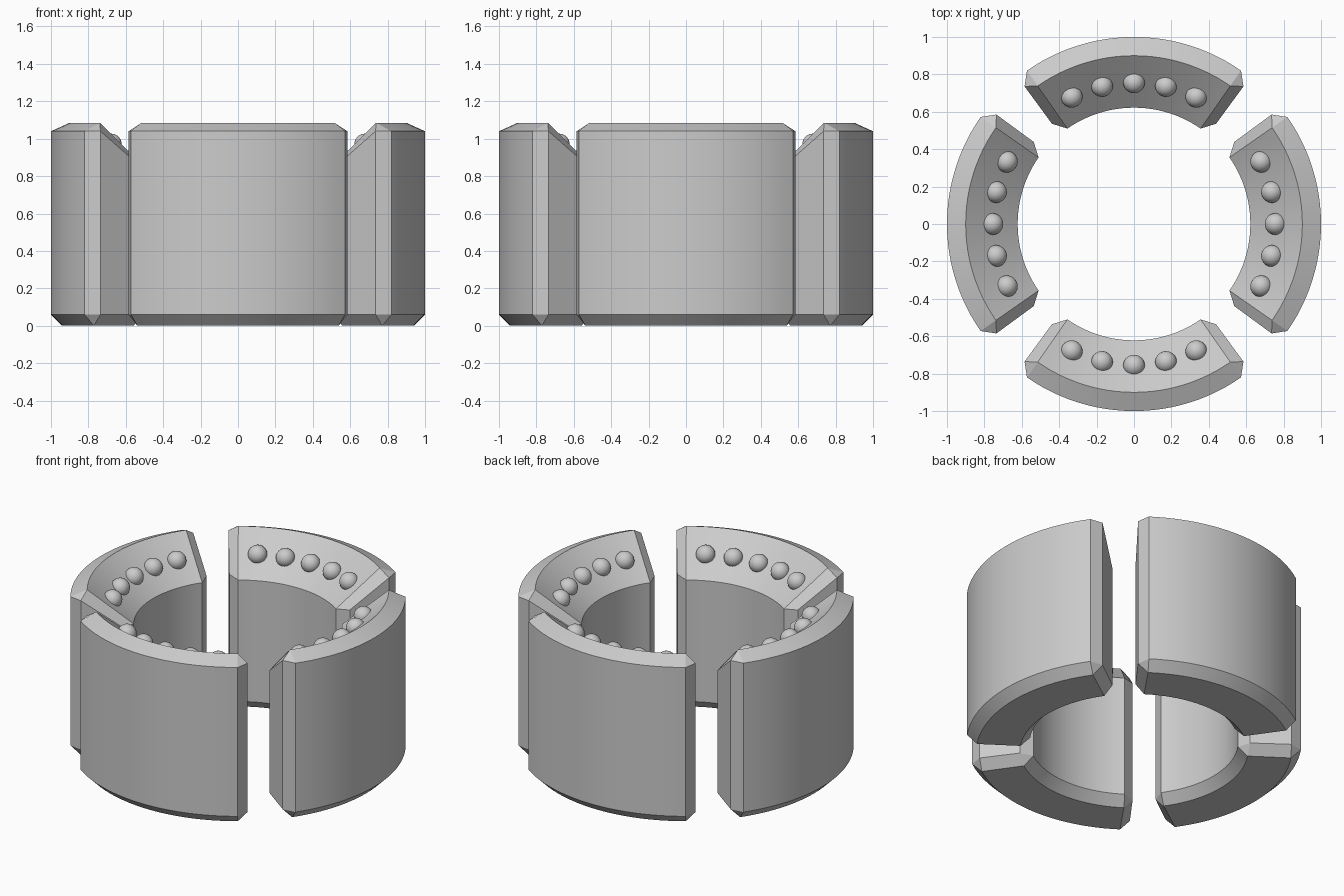
import bpy, bmesh
from math import radians, sin, cos, pi
from mathutils import Matrix, Vector

if "Cube" in bpy.data.objects:
    bpy.data.objects.remove(bpy.data.objects["Cube"])

HALF = 34.9          # half angle of a jaw before its chamfered ends
STEPS = 24
RIDGE = (0.90, 1.085)
INNER = (0.622, 0.86)
# cross-section (radius, z), going round from the outer bottom
PROFILE = [(0.94, 0), (1.0, 0.06), (1.0, 1.04), RIDGE, INNER, (0.622, 0.06), (0.68, 0)]
# flat end face (radius, angle, z): outer low, outer high, inner high, inner low
END = [(0.94, 38.5, 0.06), (0.94, 38.5, 1.04), (0.693, 39.3, 0.865), (0.693, 39.3, 0.06)]


def polar(r, deg, z):
    a = radians(deg)
    return Vector((r * sin(a), -r * cos(a), z))


def finish(name, bm, turn):
    bmesh.ops.recalc_face_normals(bm, faces=bm.faces)
    mesh = bpy.data.meshes.new(name)
    bm.to_mesh(mesh)
    bm.free()
    ob = bpy.data.objects.new(name, mesh)
    bpy.context.collection.objects.link(ob)
    ob.rotation_euler.z = turn
    bpy.ops.object.select_all(action='DESELECT')
    ob.select_set(True)
    bpy.context.view_layer.objects.active = ob
    bpy.ops.object.shade_smooth_by_angle(angle=radians(20))


def jaw(name, turn):
    bm = bmesh.new()
    cols = []
    for i in range(STEPS + 1):
        a = -HALF + 2 * HALF * i / STEPS
        cols.append([bm.verts.new(polar(r, a, z)) for r, z in PROFILE])
    n = len(PROFILE)
    for c, d in zip(cols, cols[1:]):
        for k in range(n):
            m = (k + 1) % n
            bm.faces.new((c[k], c[m], d[m], d[k]))
    # chamfered ends, with a flat face towards the gap
    for c, side in ((cols[0], -1), (cols[-1], 1)):
        e = [bm.verts.new(polar(r, a * side, z)) for r, a, z in END]
        bm.faces.new(e)
        bm.faces.new((c[1], c[2], e[1], e[0]))
        bm.faces.new((c[2], c[3], e[1]))
        bm.faces.new((c[3], c[4], e[2], e[1]))
        bm.faces.new((c[4], c[5], e[3], e[2]))
        bm.faces.new((c[5], c[6], e[3]))
        bm.faces.new((c[6], c[0], e[0], e[3]))
        bm.faces.new((c[0], c[1], e[0]))
    finish(name, bm, turn)


def ball_row(name, turn):
    bm = bmesh.new()
    r = 0.757
    z = INNER[1] + (RIDGE[1] - INNER[1]) * (r - INNER[0]) / (RIDGE[0] - INNER[0])
    for k in range(-2, 3):
        bmesh.ops.create_uvsphere(bm, u_segments=24, v_segments=14, radius=0.058,
                                  matrix=Matrix.Translation(polar(r, 13.05 * k, z)))
    finish(name, bm, turn)


# four jaws around the ring, each with five balls on its sloped top
for i, side in enumerate(("front", "right", "back", "left")):
    jaw(side + "_jaw", i * pi / 2)
    ball_row(side + "_balls", i * pi / 2)
